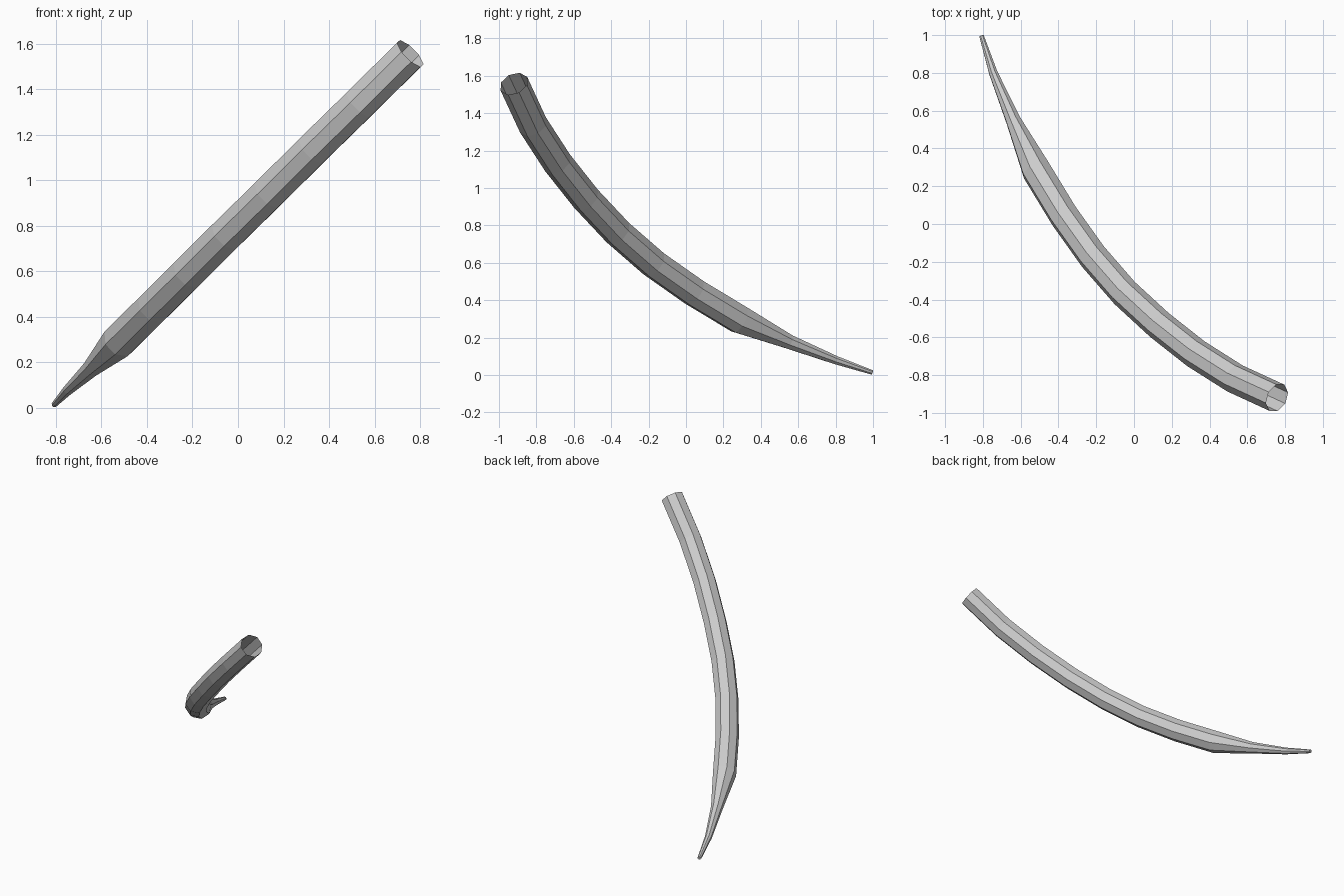
import bpy, bmesh, math
from mathutils import Vector

if "Cube" in bpy.data.objects:
    bpy.data.objects.remove(bpy.data.objects["Cube"])

SIDES = 8
PHASE = math.pi / 8

# Centre line of the horn, from open root to thin tip: x, y, z, radius
path = [
    (0.757, -0.920, 1.557, 0.08), (0.535, -0.818, 1.337, 0.08),
    (0.328, -0.687, 1.135, 0.08), (0.135, -0.535, 0.943, 0.08),
    (-0.050, -0.365, 0.762, 0.08), (-0.217, -0.173, 0.595, 0.08),
    (-0.371, 0.043, 0.443, 0.08), (-0.518, 0.285, 0.297, 0.08),
    (-0.640, 0.550, 0.178, 0.041), (-0.745, 0.800, 0.080, 0.024),
    (-0.807, 0.995, 0.014, 0.013),
]
pts = [Vector(p[:3]) for p in path]

# The bend lies in one plane, so its normal orients every ring
plane = (pts[1] - pts[0]).cross(pts[-1] - pts[-2]).normalized()

bm = bmesh.new()
rings = []
for i, p in enumerate(pts):
    t = (pts[min(i + 1, len(pts) - 1)] - pts[max(i - 1, 0)]).normalized()
    u = (plane - t * plane.dot(t)).normalized()
    v = t.cross(u)
    ring = []
    for k in range(SIDES):
        a = PHASE + math.tau * k / SIDES
        ring.append(bm.verts.new(p + path[i][3] * (math.cos(a) * u + math.sin(a) * v)))
    rings.append(ring)

# Side walls, both ends left open
for r0, r1 in zip(rings, rings[1:]):
    for k in range(SIDES):
        n = (k + 1) % SIDES
        bm.faces.new((r0[k], r0[n], r1[n], r1[k]))
bmesh.ops.recalc_face_normals(bm, faces=bm.faces)

mesh = bpy.data.meshes.new("curved_horn")
bm.to_mesh(mesh)
bm.free()
horn = bpy.data.objects.new("curved_horn", mesh)
bpy.context.collection.objects.link(horn)
